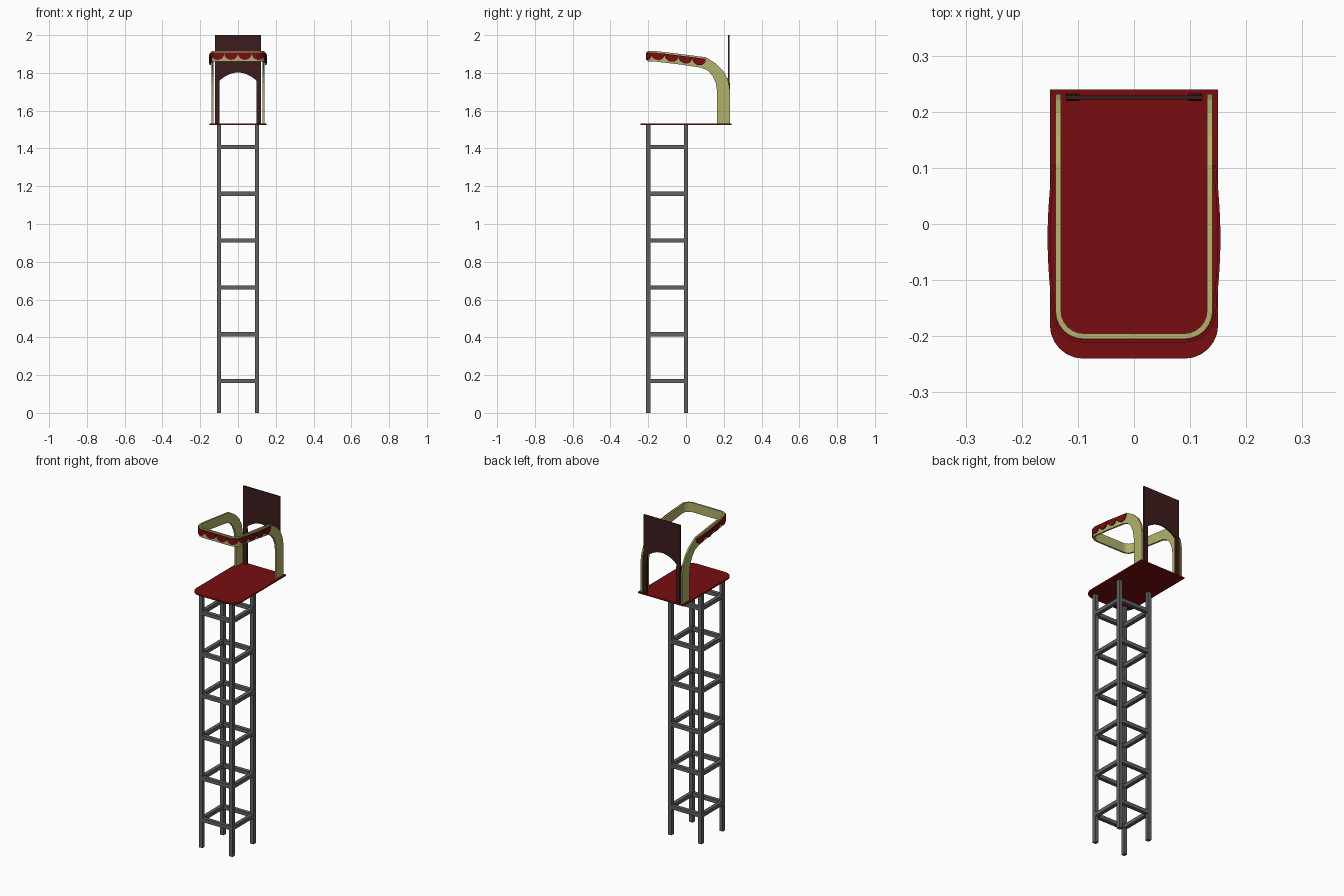
import bpy, bmesh
from math import sin, cos, pi, sqrt, radians

if "Cube" in bpy.data.objects:
    bpy.data.objects.remove(bpy.data.objects["Cube"])


def material(name, rgb):
    m = bpy.data.materials.new(name)
    m.diffuse_color = (*rgb, 1)
    m.use_nodes = True
    m.node_tree.nodes["Principled BSDF"].inputs["Base Color"].default_value = m.diffuse_color
    return m


RED = material("dark_red", (0.19, 0.004, 0.006))
CREAM = material("cream", (0.44, 0.44, 0.15))
BROWN = material("brown", (0.045, 0.012, 0.012))
STEEL = material("steel", (0.12, 0.12, 0.12))


def make(name, verts, faces, mat):
    me = bpy.data.meshes.new(name)
    me.from_pydata(verts, [], faces)
    bm = bmesh.new()
    bm.from_mesh(me)
    bmesh.ops.recalc_face_normals(bm, faces=bm.faces)
    bm.to_mesh(me)
    bm.free()
    ob = bpy.data.objects.new(name, me)
    bpy.context.collection.objects.link(ob)
    me.materials.append(mat)
    return ob


def box(name, x0, x1, y0, y1, z0, z1, mat):
    v = [(x, y, z) for x in (x0, x1) for y in (y0, y1) for z in (z0, z1)]
    f = [(0, 1, 3, 2), (4, 6, 7, 5), (0, 4, 5, 1), (2, 3, 7, 6), (0, 2, 6, 4), (1, 5, 7, 3)]
    return make(name, v, f, mat)


def prism(name, low, high, mat):
    n = len(low)
    f = [tuple(range(n)), tuple(range(n, 2 * n))]
    f += [(i, (i + 1) % n, n + (i + 1) % n, n + i) for i in range(n)]
    return make(name, low + high, f, mat)


# Tower legs and rungs
T = 0.011
for x in (-0.1, 0.1):
    for y in (-0.2, 0):
        box("tower_leg", x - T, x + T, y - T, y + T, 0, 1.526, STEEL)
for i in range(6):
    z = 0.168 + i * 0.248
    for x in (-0.1, 0.1):
        box("side_rung", x - T, x + T, -0.19, -0.01, z - T, z + T, STEEL)
    for y in (-0.2, 0):
        box("cross_rung", -0.09, 0.09, y - T, y + T, z - T, z + T, STEEL)

# Platform with rounded front corners
R = 0.06
arc = [(0.15 - R + R * cos(a), -0.24 + R - R * sin(a)) for a in [i * pi / 12 for i in range(7)]]
half = [(0.15, 0.24)] + arc
outline = half + [(-x, y) for x, y in reversed(half)]
prism("platform", [(x, y, 1.525) for x, y in outline], [(x, y, 1.533) for x, y in outline], RED)


# Guard rail: stations of (upper y, z, lower y, z) along the straight side
SIDE = [(0.232, 1.53, 0.165, 1.53), (0.232, 1.71, 0.165, 1.70), (0.222, 1.765, 0.158, 1.745),
        (0.198, 1.81, 0.142, 1.782), (0.158, 1.85, 0.116, 1.812), (0.105, 1.883, 0.08, 1.828),
        (-0.045, 1.902, -0.045, 1.846)]


def rail_plan(r, off=0):
    # rounded front corner: position and outward normal
    c = []
    for i in range(7):
        a = i * pi / 12
        c.append((0.09 + (r + off) * cos(a), -0.155 - (r + off) * sin(a)))
    return c


rings = []
for uy, uz, ly, lz in SIDE:
    rings.append([(0.14, uy, uz), (0.13, uy, uz), (0.13, ly, lz), (0.14, ly, lz)])
for (xo, yo), (xi, yi) in zip(rail_plan(0.05), rail_plan(0.04)):
    rings.append([(xo, yo, 1.915), (xi, yi, 1.915), (xi, yi, 1.859), (xo, yo, 1.859)])
rings += [[(-x, y, z) for x, y, z in r] for r in reversed(rings)]
verts = [p for r in rings for p in r]
faces = [(0, 1, 2, 3), tuple(range(len(verts) - 4, len(verts)))]
for i in range(len(rings) - 1):
    for k in range(4):
        j = (k + 1) % 4
        faces.append((4 * i + k, 4 * i + j, 4 * i + 4 + j, 4 * i + 4 + k))
make("guard_rail", verts, faces, CREAM)

# Scalloped trim: lobes hung along the outside of the rail
SIDE_LEN, CORNER, FRONT = 0.26, 0.056 * pi / 2, 0.09
HALF = SIDE_LEN + CORNER + FRONT


def trim_point(s):
    # s is the distance from the front centre towards the right-hand back end
    if s < FRONT:
        return s, -0.211, 0.0, -1.0, 1.907
    if s < FRONT + CORNER:
        a = pi / 2 - (s - FRONT) / 0.056
        return 0.09 + 0.056 * cos(a), -0.155 - 0.056 * sin(a), cos(a), -sin(a), 1.907
    d = s - FRONT - CORNER
    return 0.146 + 0.008 * sin(pi * d / SIDE_LEN), -0.155 + d, 1.0, 0.0, 1.907 - 0.033 * d / SIDE_LEN


LOBES, STEPS = 6, 12
for sign in (-1, 1):
    for k in range(LOBES):
        rows = []
        for i in range(STEPS + 1):
            u = -cos(pi * i / STEPS)
            x, y, nx, ny, z = trim_point(HALF / LOBES * (k + (u + 1) / 2))
            h = 0.003 + 0.035 * sqrt(max(0, 1 - u * u))
            xi, yi = x - 0.005 * nx, y - 0.005 * ny
            rows.append([(sign * x, y, z), (sign * xi, yi, z),
                         (sign * xi, yi, z - h), (sign * x, y, z - h)])
        v = [p for r in rows for p in r]
        f = [(0, 1, 2, 3), tuple(range(len(v) - 4, len(v)))]
        for i in range(STEPS):
            f += [(4 * i + q, 4 * i + (q + 1) % 4, 4 * i + 4 + (q + 1) % 4, 4 * i + 4 + q)
                  for q in range(4)]
        make("trim_scallop", v, f, RED)

# Back panel with an arched opening
arch = [(0.097 * cos(a), 1.76 + 0.042 * sin(a)) for a in
        [radians(d) for d in range(0, 181, 15)]]
arch = [(0.097 * (1 - i / 6), 1.76 + 0.042 * (1 - (1 - i / 6) ** 2)) for i in range(13)]
shape = [(-0.122, 1.533), (-0.122, 2.0), (0.122, 2.0), (0.122, 1.533), (0.097, 1.533)]
shape += arch + [(-0.097, 1.533)]
prism("back_panel", [(x, 0.222, z) for x, z in shape], [(x, 0.229, z) for x, z in shape], BROWN)

# Thicker posts either side of the opening
for s in (-1, 1):
    prof = [(0.219, 1.533), (0.233, 1.533), (0.233, 1.72), (0.229, 1.80), (0.222, 1.80), (0.219, 1.72)]
    prism("panel_post", [(s * 0.0975, y, z) for y, z in prof],
          [(s * 0.1215, y, z) for y, z in prof], BROWN)
